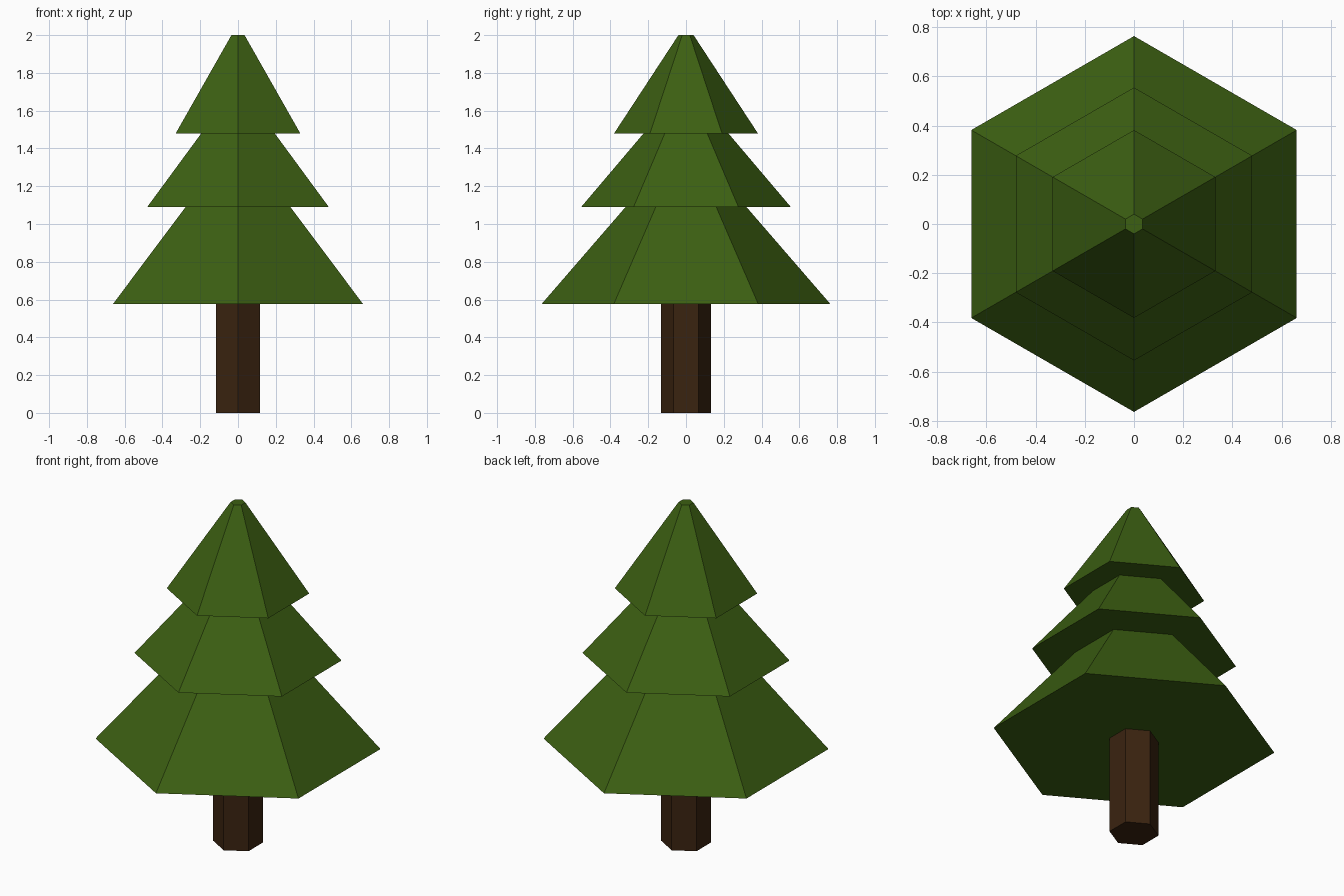
import bpy, bmesh, math

if "Cube" in bpy.data.objects:
    bpy.data.objects.remove(bpy.data.objects["Cube"])

SIDES = 6


def material(name, rgb):
    m = bpy.data.materials.new(name)
    m.diffuse_color = (*rgb, 1.0)
    m.use_nodes = True
    m.node_tree.nodes["Principled BSDF"].inputs["Base Color"].default_value = m.diffuse_color
    return m


def hex_lathe(name, profile, mat):
    """Six-sided closed solid from (corner radius, height) rings, corners on +-y."""
    bm = bmesh.new()
    rings = []
    for r, z in profile:
        angles = [math.pi / 2 + i * math.tau / SIDES for i in range(SIDES)]
        rings.append([bm.verts.new((r * math.cos(a), r * math.sin(a), z)) for a in angles])
    for low, high in zip(rings, rings[1:]):
        for i in range(SIDES):
            j = (i + 1) % SIDES
            bm.faces.new((low[i], low[j], high[j], high[i]))
    bm.faces.new(rings[0][::-1])
    bm.faces.new(rings[-1])
    bmesh.ops.recalc_face_normals(bm, faces=bm.faces)
    mesh = bpy.data.meshes.new(name)
    bm.to_mesh(mesh)
    bm.free()
    mesh.materials.append(mat)
    obj = bpy.data.objects.new(name, mesh)
    bpy.context.collection.objects.link(obj)
    return obj


green = material("needle green", (0.045, 0.115, 0.006))
brown = material("bark brown", (0.042, 0.017, 0.005))

# Trunk
hex_lathe("trunk", [(0.133, 0.0), (0.133, 0.577)], brown)

# Foliage: three stepped tiers with flat undersides and a tiny blunt tip
hex_lathe("foliage", [
    (0.764, 0.577), (0.320, 1.09),
    (0.555, 1.09), (0.226, 1.478),
    (0.382, 1.478), (0.040, 2.0),
], green)
